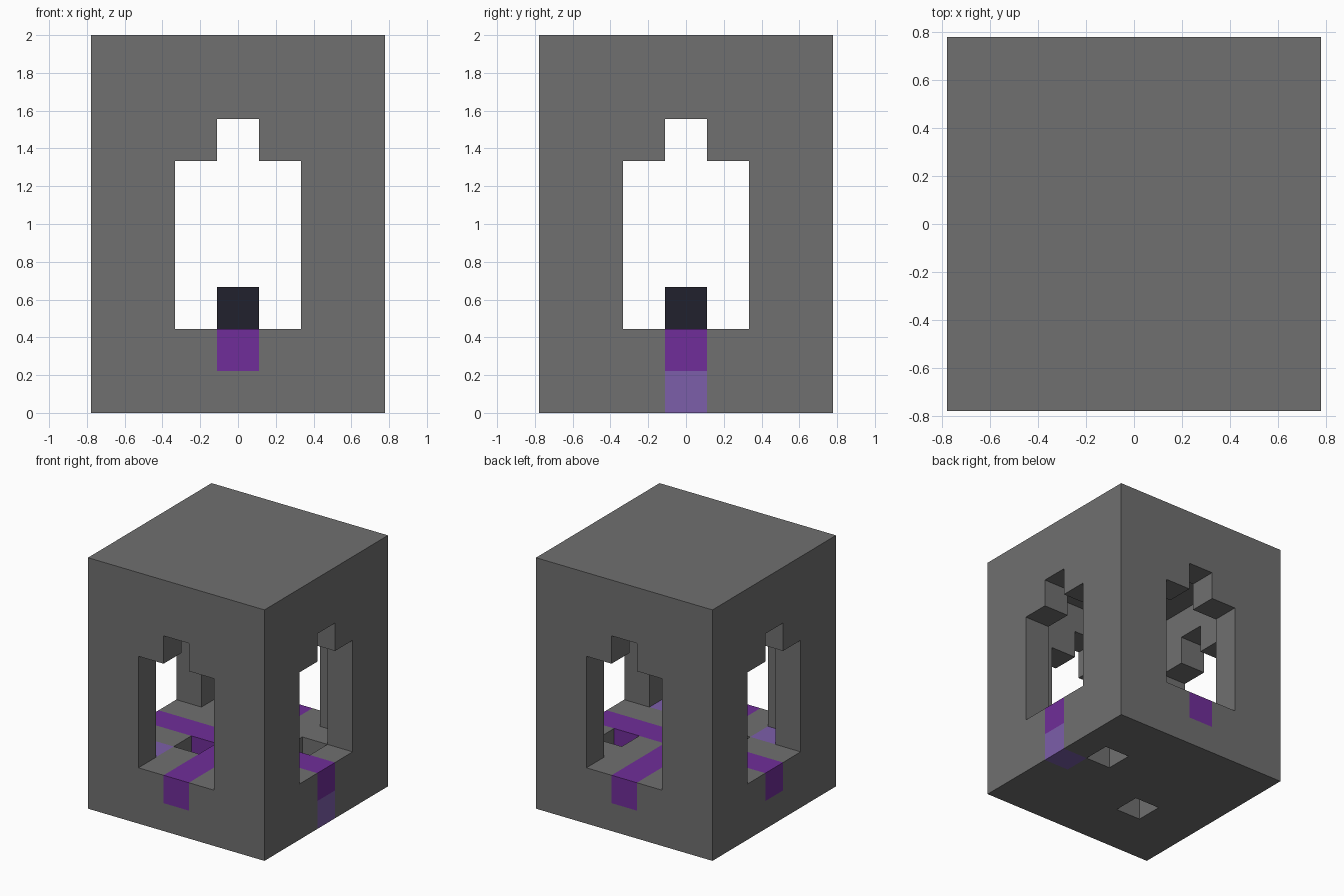
import bpy, bmesh
from itertools import product
from mathutils import Vector

old = bpy.data.objects.get("Cube")
if old:
    bpy.data.objects.remove(old, do_unlink=True)

WIDE, TALL = 7, 9          # size in blocks
U = 2 / TALL               # edge of one block
MID = WIDE // 2


def make_material(name, color):
    mat = bpy.data.materials.new(name)
    mat.use_nodes = True
    mat.diffuse_color = (*color, 1)
    bsdf = mat.node_tree.nodes["Principled BSDF"]
    bsdf.inputs["Base Color"].default_value = (*color, 1)
    bsdf.inputs["Roughness"].default_value = 0.9
    return mat


materials = {
    "stone_shell": make_material("stone grey", (0.16, 0.16, 0.16)),
    "floor_cross": make_material("deep purple", (0.162, 0.027, 0.319)),
    "pale_inlays": make_material("lavender", (0.202, 0.114, 0.402)),
    "centre_block": make_material("near black", (0.015, 0.015, 0.026)),
}

# Single blocks that break the regular layout
inlays = {(1, 1, 1), (5, 1, 1), (6, 3, 0)}
floor_shafts = {(2, 2), (5, 4)}


def in_opening(across, z):
    """Stepped doorway outline, the same on all four walls."""
    return (abs(across - MID) <= 1 and 2 <= z <= 5) or (across == MID and z == 6)


def part_at(x, y, z):
    """Name of the part that fills a block, or None where it is empty."""
    if not (0 <= x < WIDE and 0 <= y < WIDE and 0 <= z < TALL):
        return None
    if (x, y, z) == (MID, MID, 2):
        return "centre_block"
    if z < 2:
        if (x, y) in floor_shafts:
            return None
        if (x, y, z) in inlays:
            return "pale_inlays"
        return "floor_cross" if z == 1 and MID in (x, y) else "stone_shell"
    room = 1 <= x <= 5 and 1 <= y <= 5 and z <= 7
    if room or in_opening(x, z) or in_opening(y, z):
        return None
    return "stone_shell"


def build_part(name):
    """Skin all blocks of one part, leaving out faces buried in other blocks."""
    bm = bmesh.new()
    origin = Vector((WIDE / 2, WIDE / 2, 0))
    axes = [Vector((1, 0, 0)), Vector((0, 1, 0)), Vector((0, 0, 1))]
    for cell in product(range(WIDE), range(WIDE), range(TALL)):
        if part_at(*cell) != name:
            continue
        for a, side in product(range(3), (0, 1)):
            neighbour = list(cell)
            neighbour[a] += 1 if side else -1
            if part_at(*neighbour):
                continue
            u, v = axes[(a + 1) % 3], axes[(a + 2) % 3]
            base = Vector(cell) + axes[a] * side - origin
            loop = [base, base + u, base + u + v, base + v]
            if not side:
                loop.reverse()
            bm.faces.new([bm.verts.new(p * U) for p in loop])
    # Weld the blocks and merge flat areas into large faces
    bmesh.ops.remove_doubles(bm, verts=bm.verts, dist=U / 100)
    bmesh.ops.dissolve_limit(bm, angle_limit=0.01, verts=bm.verts, edges=bm.edges)
    mesh = bpy.data.meshes.new(name)
    bm.to_mesh(mesh)
    bm.free()
    mesh.materials.append(materials[name])
    bpy.context.collection.objects.link(bpy.data.objects.new(name, mesh))


for part in materials:
    build_part(part)
